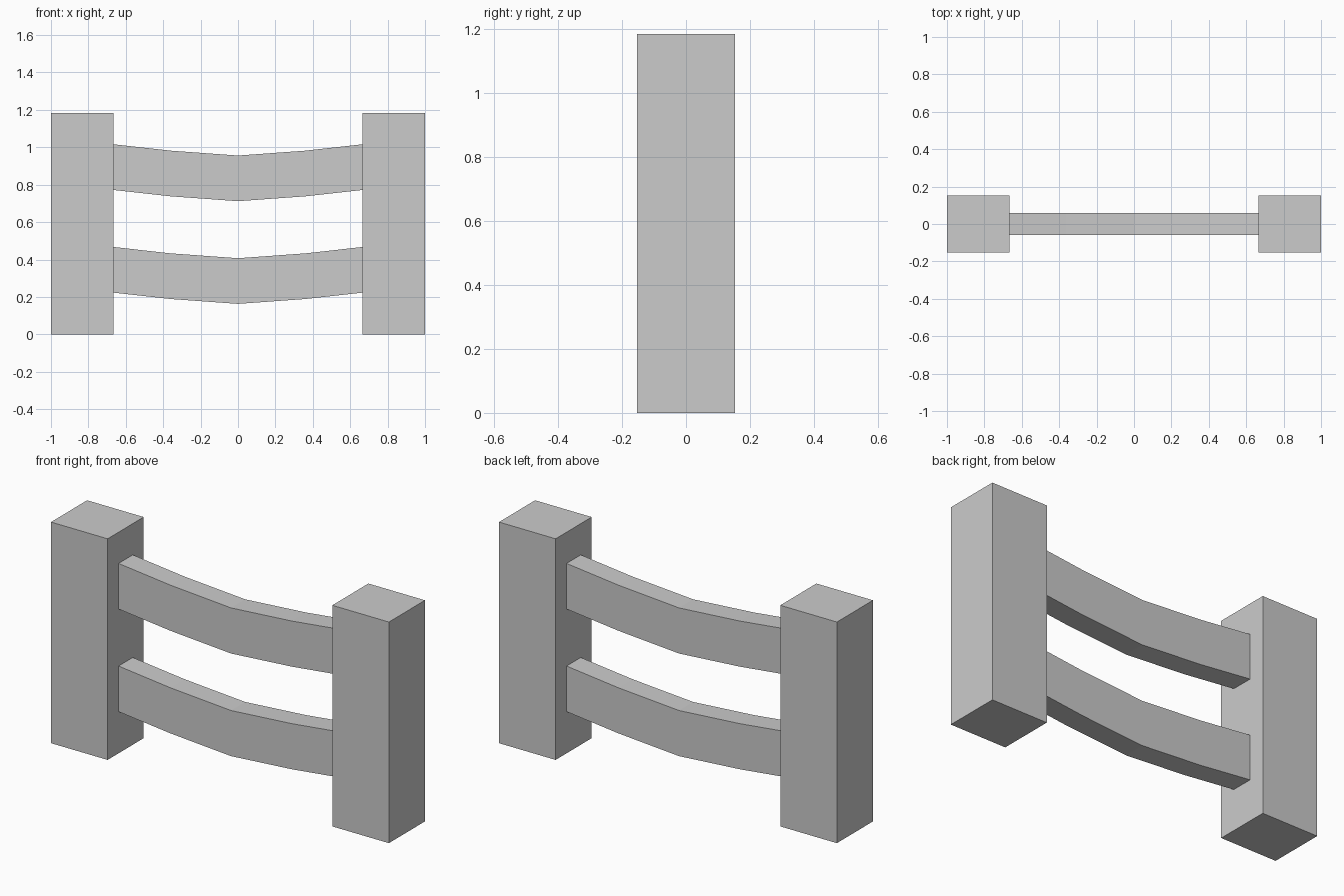
import bpy
import bmesh

if "Cube" in bpy.data.objects:
    bpy.data.objects.remove(bpy.data.objects["Cube"], do_unlink=True)

# Single grey material
GREY = (0.6, 0.6, 0.6, 1)
grey = bpy.data.materials.new("plain grey")
grey.use_nodes = True
grey.diffuse_color = GREY
grey.node_tree.nodes["Principled BSDF"].inputs["Base Color"].default_value = GREY


def extrude_outline(name, outline, depth):
    """Solid from an x-z outline, centred on y = 0, flat shaded."""
    bm = bmesh.new()
    face = bm.faces.new([bm.verts.new((x, -depth / 2, z)) for x, z in outline])
    result = bmesh.ops.extrude_face_region(bm, geom=[face])
    moved = [v for v in result["geom"] if isinstance(v, bmesh.types.BMVert)]
    bmesh.ops.translate(bm, verts=moved, vec=(0, depth, 0))
    bmesh.ops.recalc_face_normals(bm, faces=bm.faces)
    mesh = bpy.data.meshes.new(name)
    bm.to_mesh(mesh)
    bm.free()
    mesh.materials.append(grey)
    obj = bpy.data.objects.new(name, mesh)
    bpy.context.collection.objects.link(obj)
    return obj


POST_INNER, POST_OUTER, POST_HEIGHT, POST_DEPTH = 0.665, 1.0, 1.183, 0.305
RAIL_HEIGHT, RAIL_DEPTH = 0.244, 0.12

# Square posts at both ends
for side, sign in (("left", 1), ("right", -1)):
    a, b = sign * POST_INNER, sign * POST_OUTER
    extrude_outline(side + "_post",
                    [(a, 0), (b, 0), (b, POST_HEIGHT), (a, POST_HEIGHT)],
                    POST_DEPTH)

# Sagging rails: lower edge as height above the middle of the rail
half = [(0.36, 0.026), (POST_INNER, 0.06)]
sag = [(-x, z) for x, z in reversed(half)] + [(0, 0)] + half
for name, base in (("lower_rail", 0.163), ("upper_rail", 0.712)):
    lower = [(x, base + z) for x, z in sag]
    upper = [(x, z + RAIL_HEIGHT) for x, z in reversed(lower)]
    extrude_outline(name, lower + upper, RAIL_DEPTH)
